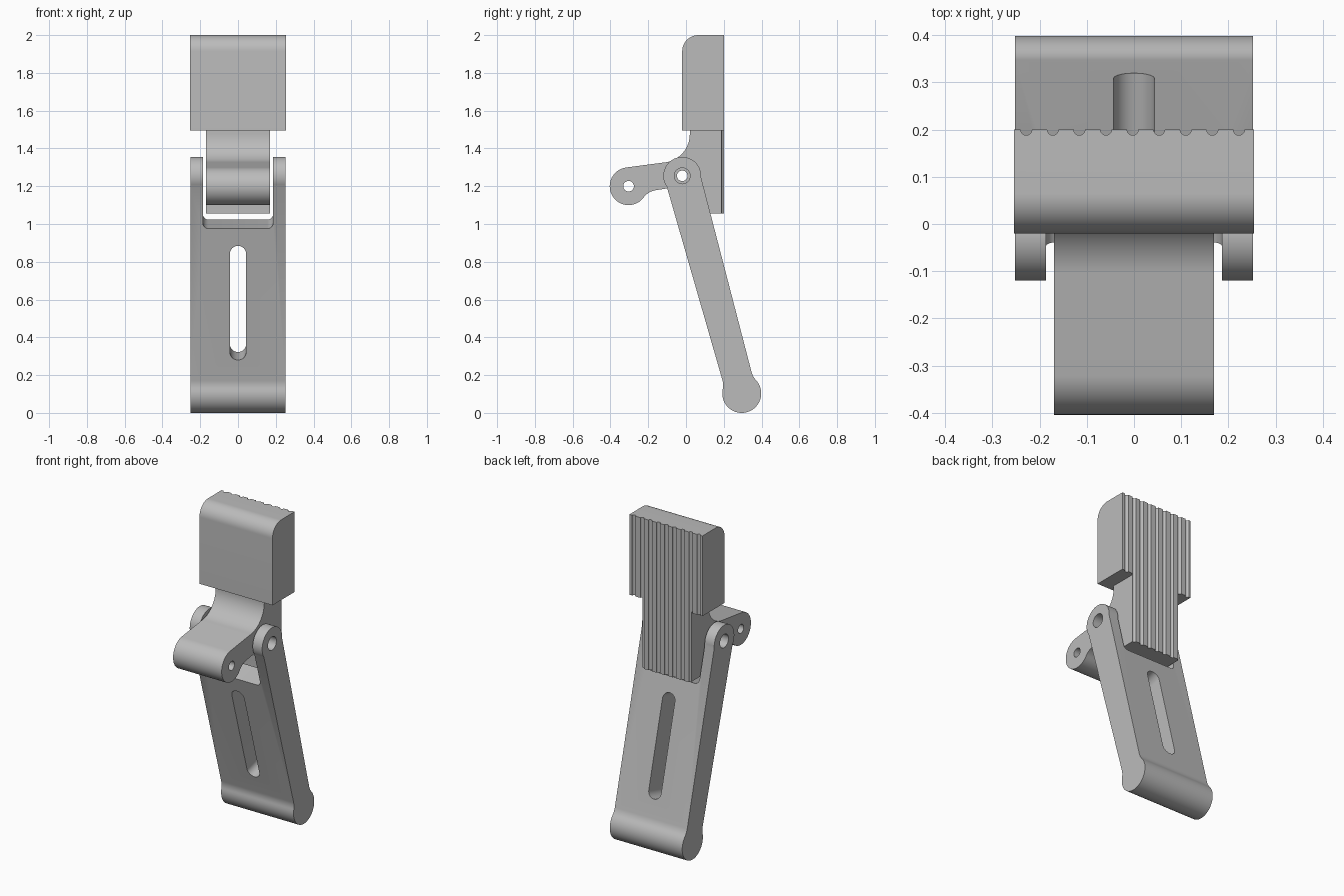
import bpy, bmesh
from math import pi, radians, cos, sin
from mathutils import Vector

if "Cube" in bpy.data.objects:
    bpy.data.objects.remove(bpy.data.objects["Cube"])

grey = bpy.data.materials.new("plain grey")
grey.use_nodes = True
COLOUR = (0.5, 0.5, 0.5, 1)
grey.diffuse_color = COLOUR
grey.node_tree.nodes["Principled BSDF"].inputs["Base Color"].default_value = COLOUR

X, Y, Z = Vector((1, 0, 0)), Vector((0, 1, 0)), Vector((0, 0, 1))
PIVOT = Vector((0, -0.02, 1.255))
FOOT = Vector((0, 0.295, 0.103))
LENGTH = (FOOT - PIVOT).length
DOWN = (FOOT - PIVOT).normalized()      # along the lever
BACK = X.cross(DOWN) * -1               # across the lever
if BACK.y < 0:
    BACK = -BACK


def arc(cx, cy, r, a0, a1, n=16):
    return [(cx + r * cos(radians(a0 + (a1 - a0) * i / n)),
             cy + r * sin(radians(a0 + (a1 - a0) * i / n))) for i in range(n + 1)]


def prism(name, outlines, origin, u, v, w, half):
    """Extrude outlines drawn in the u, v plane by half to each side along w."""
    bm = bmesh.new()
    for pts in outlines:
        rings = [[bm.verts.new(origin + u * a + v * b + w * d) for a, b in pts]
                 for d in (-half, half)]
        bm.faces.new(rings[0])
        bm.faces.new(rings[1][::-1])
        for i in range(len(pts)):
            j = (i + 1) % len(pts)
            bm.faces.new((rings[0][j], rings[0][i], rings[1][i], rings[1][j]))
    bmesh.ops.recalc_face_normals(bm, faces=bm.faces)
    mesh = bpy.data.meshes.new(name)
    bm.to_mesh(mesh)
    bm.free()
    mesh.materials.append(grey)
    ob = bpy.data.objects.new(name, mesh)
    bpy.context.collection.objects.link(ob)
    return ob


def activate(ob):
    bpy.ops.object.select_all(action='DESELECT')
    ob.select_set(True)
    bpy.context.view_layer.objects.active = ob


def combine(ob, other, operation='DIFFERENCE'):
    activate(ob)
    mod = ob.modifiers.new("combine", 'BOOLEAN')
    mod.operation, mod.object, mod.solver = operation, other, 'EXACT'
    bpy.ops.object.modifier_apply(modifier=mod.name)
    bpy.data.objects.remove(other)


def circle(cx, cy, r, n=32):
    return arc(cx, cy, r, 0, 360, n)[:-1]


ORIGIN = Vector((0, 0, 0))

# Gripping block with a rounded front top edge
block = [(0.2, 1.495), (0.2, 2.0)] + arc(0.065, 1.915, 0.085, 90, 180) + [(-0.02, 1.495)]
jaw = prism("gripping_jaw", [block], ORIGIN, Y, Z, X, 0.254)

# Neck with the forward arm
neck_outline = ([(0.2, 1.055), (0.2, 1.6), (0.02, 1.6)]
                + arc(-0.13, 1.475, 0.15, 0, -80)
                + arc(-0.304, 1.2, 0.1, 100, 323, 28)
                + arc(-0.145, 1.08, 0.1, 143, 98, 8)
                + [(-0.09, 1.19)]
                + arc(-0.06, 1.12, 0.07, 80, 0, 8) + [(0.01, 1.055)])
neck = prism("neck", [neck_outline], ORIGIN, Y, Z, X, 0.169)
combine(jaw, neck, 'UNION')

# Pin holes and the row of grip grooves on the back
holes = prism("pin_holes", [circle(-0.304, 1.2, 0.028), circle(PIVOT.y, PIVOT.z, 0.028)],
              ORIGIN, Y, Z, X, 0.4)
combine(jaw, holes)
grooves = prism("grooves", [circle(-0.003 + i * 0.0563, 0.2, 0.012, 16) for i in range(-4, 5)],
                Vector((0, 0, 1.5)), X, Y, Z, 0.8)
combine(jaw, grooves)

# Lever: round pivot end, tapering sides, bulbous foot
side = arc(0, 0, 0.1, 180, 70, 14)
side += [(LENGTH - 0.094, 0.08)]
side += arc(LENGTH - 0.094, 0.18, 0.1, -90, -62.4, 6)[1:]
side += arc(LENGTH, 0, 0.103, 117.6, 0, 18)[1:]
outline = side + [(s, -n) for s, n in side[-2:0:-1]]
lever = prism("lever", [outline], PIVOT, DOWN, BACK, X, 0.252)

# Fork opening, long slot and pin hole
fork = ([(-0.186, -0.2)] + arc(-0.156, 0.235, 0.03, 180, 90, 8)
        + arc(0.156, 0.235, 0.03, 90, 0, 8) + [(0.186, -0.2)])
combine(lever, prism("fork_opening", [fork], PIVOT, X, DOWN, BACK, 0.3))
slot = arc(0, 0.403, 0.043, 180, 360) + arc(0, 0.946, 0.043, 0, 180)
combine(lever, prism("long_slot", [slot], PIVOT, X, DOWN, BACK, 0.3))
combine(lever, prism("lever_hole", [circle(0, 0, 0.042)], PIVOT, Y, Z, X, 0.4))

for ob in (jaw, lever):
    activate(ob)
    bpy.ops.object.shade_smooth_by_angle(angle=radians(30))
